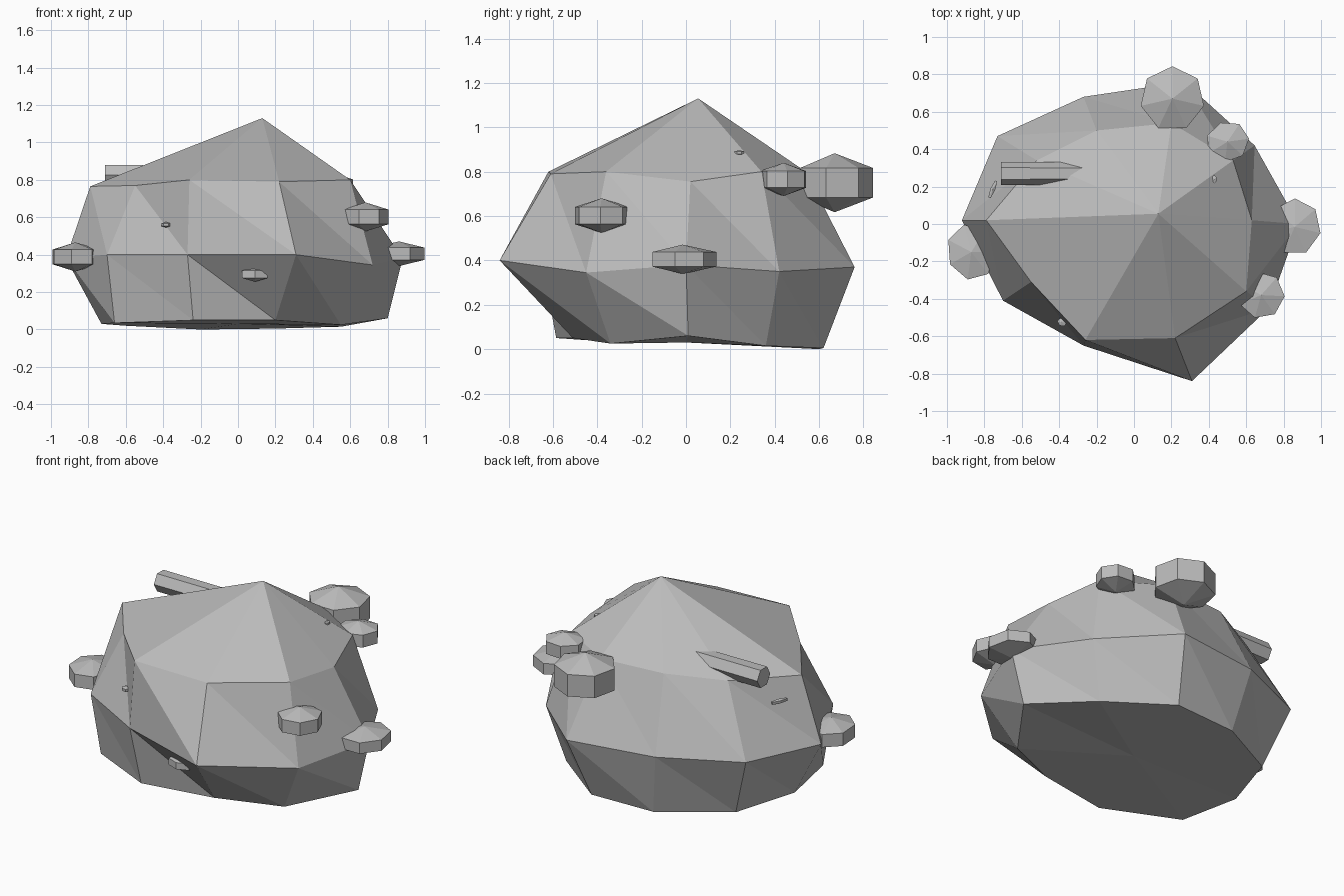
import bpy, bmesh, math
from mathutils import Matrix, Vector

cube = bpy.data.objects.get("Cube")
if cube:
    bpy.data.objects.remove(cube, do_unlink=True)

stone = bpy.data.materials.new("stone_grey")
stone.use_nodes = True
GREY = (0.5, 0.5, 0.5, 1)
stone.diffuse_color = GREY
stone.node_tree.nodes["Principled BSDF"].inputs["Base Color"].default_value = GREY


def finish(name, bm):
    bmesh.ops.recalc_face_normals(bm, faces=bm.faces)
    mesh = bpy.data.meshes.new(name)
    bm.to_mesh(mesh)
    bm.free()
    mesh.materials.append(stone)
    obj = bpy.data.objects.new(name, mesh)
    bpy.context.collection.objects.link(obj)
    return obj


# Boulder: three uneven ten-sided rings, closed by a peak and a base point
base_ring = [(.80, .01, .06), (.55, .36, .015), (.20, .62, .005), (-.20, .60, 0), (-.60, .38, .02),
             (-.73, 0, .03), (-.66, -.37, .035), (-.24, -.585, .05), (.20, -.51, .05), (.55, -.34, .025)]
belly_ring = [(.88, 0, .38), (.645, .42, .35), (.27, .76, .37), (-.27, .68, .38), (-.73, .47, .39),
              (-.92, .02, .38), (-.70, -.41, .40), (-.27, -.65, .40), (.31, -.84, .40), (.72, -.45, .345)]
shoulder_ring = [(.63, .02, .755), (.53, .34, .80), (.20, .54, .80), (-.20, .50, .80), (-.52, .34, .78),
                 (-.79, .02, .765), (-.55, -.31, .77), (-.26, -.62, .80), (.22, -.61, .79), (.60, -.36, .80)]
bm = bmesh.new()
base, belly, shoulder = [[bm.verts.new(p) for p in ring]
                         for ring in (base_ring, belly_ring, shoulder_ring)]
peak = bm.verts.new((.13, .055, 1.13))
bottom = bm.verts.new((0, 0, .03))
count = len(base)
for i in range(count):
    j = (i + 1) % count
    for low, high in ((base, belly), (belly, shoulder)):
        bm.faces.new((low[i], low[j], high[i]))
        bm.faces.new((low[j], high[j], high[i]))
    bm.faces.new((shoulder[i], shoulder[j], peak))
    bm.faces.new((base[j], base[i], bottom))
finish("boulder", bm)


# Pebbles: squat faceted balls half sunk in the boulder
def pebble(name, centre, size, sides=7, turn=0):
    bm = bmesh.new()
    bmesh.ops.create_uvsphere(bm, u_segments=sides, v_segments=3, radius=1)
    bm.transform(Matrix.Translation(centre) @ Matrix.Rotation(math.radians(turn), 4, 'Z')
                 @ Matrix.Diagonal((*size, 1)))
    finish(name, bm)


pebble("large_back_pebble", (.205, .67, .75), (.20, .20, .133), 7, 0)
pebble("upper_back_pebble", (.50, .44, .765), (.135, .125, .075), 7, 20)
pebble("front_pebble", (.68, -.38, .602), (.145, .145, .078), 7, 10)
pebble("left_pebble", (.86, -.015, .405), (.162, .175, .066), 7, 0)
pebble("right_pebble", (-.87, -.15, .388), (.15, .175, .078), 7, 15)

# Tiny chips just breaking the surface
pebble("low_front_chip", (.09, -.67, .295), (.09, .06, .04), 6)
pebble("right_front_chip", (-.385, -.525, .56), (.03, .025, .015), 6, -35)
pebble("top_chip", (.43, .24, .885), (.015, .025, .012), 6)
pebble("right_side_chip", (-.755, .185, .66), (.065, .015, .015), 6, 68)

# Shard: a hexagonal prism driven into the upper right slope
bm = bmesh.new()
bmesh.ops.create_cone(bm, cap_ends=True, segments=6, radius1=.062, radius2=.06, depth=.6)
bm.transform(Matrix.Translation((-.41, .27, .825)) @ Matrix.Rotation(math.pi / 2, 4, 'Y'))
finish("shard", bm)
